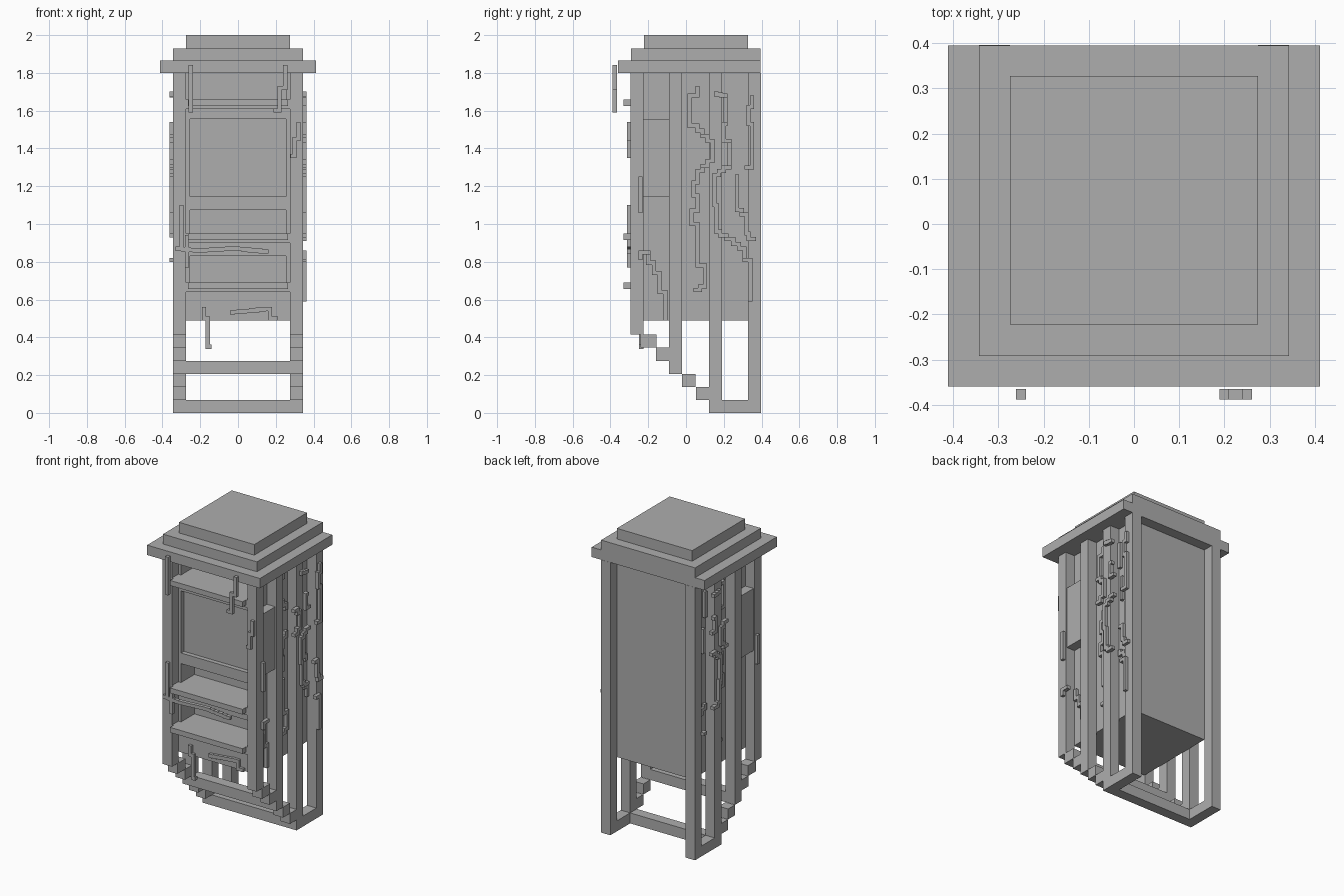
import bpy
import bmesh
from mathutils import Vector

cube = bpy.data.objects.get("Cube")
if cube:
    bpy.data.objects.remove(cube, do_unlink=True)

grey = bpy.data.materials.new("plain grey")
grey.use_nodes = True
COLOUR = (0.42, 0.42, 0.42, 1)
grey.diffuse_color = COLOUR
grey.node_tree.nodes["Principled BSDF"].inputs["Base Color"].default_value = COLOUR


def build(name, boxes):
    """One object from axis-aligned boxes given as x, y and z ranges."""
    bm = bmesh.new()
    for ranges in boxes:
        lo = Vector([min(r) for r in ranges])
        hi = Vector([max(r) for r in ranges])
        made = bmesh.ops.create_cube(bm, size=1)["verts"]
        for v in made:
            v.co = (lo + hi) / 2 + v.co * (hi - lo)
    mesh = bpy.data.meshes.new(name)
    bm.to_mesh(mesh)
    bm.free()
    mesh.materials.append(grey)
    ob = bpy.data.objects.new(name, mesh)
    bpy.context.scene.collection.objects.link(ob)
    return ob


def both(x, y, z):
    """A box and its mirror image across x."""
    return [(x, y, z), ((-x[0], -x[1]), y, z)]


# Stepped roof
build("roof_eave", [((-.412, .412), (-.36, .395), (1.8, 1.865))])
build("roof_middle", [((-.343, .343), (-.292, .395), (1.865, 1.93))])
build("roof_top", [((-.275, .275), (-.223, .328), (1.93, 2))])

# Four pairs of posts
IN, OUT, T = .275, .343, .069
POSTS = {"front_posts": (-.295, .414), "second_posts": (-.09, .207),
         "third_posts": (.121, 0), "back_posts": (.327, 0)}
for name, (y, bottom) in POSTS.items():
    build(name, both((IN, OUT), (y, y + T), (bottom, 1.8)))

# Stair-stepped feet, ground rails and cross bars
steps = []
for y, k in ((-.24, 5), (-.16, 4), (-.02, 2), (.052, 1)):
    width = .085 if k == 5 else .071
    steps += both((IN, OUT), (y, y + width), (k * T, k * T + T))
build("stepped_feet", steps)
build("ground_rails", both((IN, OUT), (.19, .327), (0, T)))
build("front_cross_bar", [((-IN, IN), (-.09, -.02), (.207, .276))])
build("rear_cross_bar", [((-IN, IN), (.121, .19), (0, T))])

# Cabinet body, side walls and front boards
build("cabinet_body", [((-IN, IN), (-.09, .327), (.49, 1.8))])
build("side_walls", both((.255, IN), (-.23, -.09), (.49, 1.8)))
build("front_boards", [((-IN, IN), (-.23, -.09), z) for z in
                       ((.49, .64), (.83, .9), (1.075, 1.145), (1.555, 1.62))])

# Screen box with inset face
build("screen_panel", [((-.27, .27), (-.2, -.09), (1.145, 1.555))])
build("screen_cheeks", both((.264, .335), (-.23, -.09), (1.145, 1.555)))

# Shelves with raised front lips
for name, top in (("lower_shelf", .69), ("middle_shelf", .95), ("upper_shelf", 1.66)):
    build(name, [((-IN, IN), (-.295, -.09), (top - .05, top)),
                 ((-.265, .265), (-.33, -.295), (top - .034, top))])

# Creeping vines as staircases of small blocks
W = .022


def stairs(path):
    """Block ranges following a path: one drop and one sideways run per step."""
    for (a0, z0), (a1, z1) in zip(path, path[1:]):
        n = max(1, round(abs(a1 - a0) / .03))
        for i in range(n):
            a, b = (a0 + (a1 - a0) * k / n for k in (i, i + 1))
            c, d = (z0 + (z1 - z0) * k / n for k in (i, i + 1))
            yield (a - W / 2, a + W / 2), (min(c, d) - W / 2, max(c, d) + W / 2)
            yield (min(a, b) - W / 2, max(a, b) + W / 2), (d - W / 2, d + W / 2)


def side_vine(name, path, side):
    boxes = []
    for y, z in stairs(path):
        on_post = any(y[1] > p and y[0] < p + T for p, _ in POSTS.values())
        base = OUT if on_post else IN
        boxes.append(((side * (base - .005), side * (base + .02)), y, z))
    build(name, boxes)


def front_vine(name, path, y):
    build(name, [(x, (y - .018, y + .005), z) for x, z in stairs(path)])


LONG = [(.06, 1.72), (.02, 1.68), (.02, 1.6), (.06, 1.52), (.14, 1.44), (.14, 1.36),
        (.06, 1.28), (.04, 1.22), (.06, 1.15), (.03, 1.07), (.06, 1), (.06, .9),
        (.1, .78), (.1, .69), (.05, .65)]
REAR = [(.16, 1.69), (.21, 1.68), (.2, 1.53), (.23, 1.44), (.2, 1.3), (.15, 1.26),
        (.16, 1.1), (.18, .96), (.25, .92), (.31, .87), (.32, .81)]
CORNER = [(.35, 1.67), (.33, 1.62), (.35, 1.53), (.35, 1.4), (.32, 1.3)]
HOOK = [(.27, 1.25), (.27, 1.1), (.32, 1.05), (.33, .95), (.36, .92)]
LOW = [(-.24, .82), (-.2, .85), (-.14, .74), (-.11, .64), (-.11, .5)]
for label, side in (("left", 1), ("right", -1)):
    side_vine(label + "_long_vine", LONG, side)
    side_vine(label + "_rear_vine", REAR, side)
    side_vine(label + "_front_post_vine", [(-.24, 1.24), (-.24, 1.07)], side)
side_vine("left_corner_vine", CORNER, 1)
side_vine("left_hook_vine", HOOK, 1)
side_vine("left_low_vine", LOW, 1)
side_vine("left_back_post_vine", [(.34, .81), (.34, .6)], 1)

front_vine("eave_vine_right", [(-.25, 1.83), (-.25, 1.6)], -.37)
front_vine("eave_vine_left", [(.25, 1.83), (.22, 1.72), (.2, 1.6)], -.37)
front_vine("post_vine_left", [(.32, 1.53), (.3, 1.45), (.29, 1.36)], -.295)
front_vine("post_vine_right", [(-.3, 1.09), (-.3, .95), (-.32, .87)], -.295)
front_vine("shelf_vine", [(-.32, .87), (-.2, .86), (0, .87), (.15, .855)], -.295)
front_vine("shelf_drop_vine", [(-.27, .93), (-.27, .78)], -.295)
front_vine("apron_vine_right", [(-.18, .55), (-.16, .5), (-.15, .35)], -.23)
front_vine("apron_vine_left", [(-.03, .53), (.07, .54), (.17, .55), (.2, .5)], -.23)
